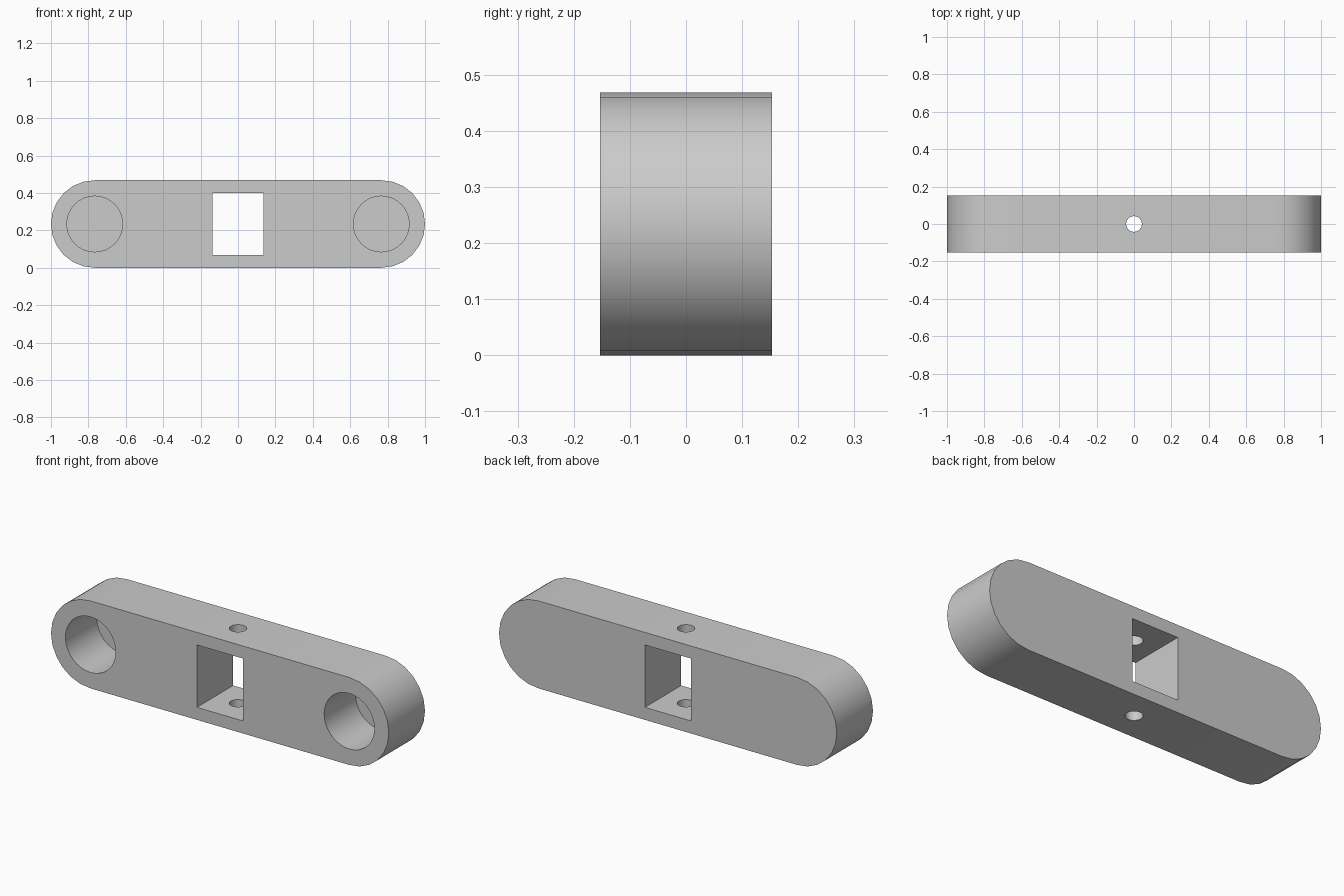
import bpy
import bmesh
from math import pi, sin, cos, radians

cube = bpy.data.objects.get("Cube")
if cube:
    bpy.data.objects.remove(cube, do_unlink=True)

RADIUS = 0.234         # rounded ends
END_X = 1 - RADIUS     # centre of each rounded end
HALF_DEPTH = 0.153
STEPS = 12             # segments per rounded end

grey = bpy.data.materials.new("plain grey")
grey.use_nodes = True
grey.diffuse_color = (0.6, 0.6, 0.6, 1)
grey.node_tree.nodes["Principled BSDF"].inputs["Base Color"].default_value = (0.6, 0.6, 0.6, 1)


# Rounded bar: stadium profile extruded front to back
def make_bar():
    bm = bmesh.new()
    profile = []
    for side in (1, -1):
        for i in range(STEPS + 1):
            a = -pi / 2 + pi * i / STEPS
            profile.append(bm.verts.new((side * (END_X + RADIUS * cos(a)), -HALF_DEPTH,
                                         RADIUS + side * RADIUS * sin(a))))
    face = bm.faces.new(profile)
    result = bmesh.ops.extrude_face_region(bm, geom=[face])
    moved = [v for v in result["geom"] if isinstance(v, bmesh.types.BMVert)]
    bmesh.ops.translate(bm, verts=moved, vec=(0, 2 * HALF_DEPTH, 0))
    bmesh.ops.recalc_face_normals(bm, faces=bm.faces)
    mesh = bpy.data.meshes.new("bar")
    bm.to_mesh(mesh)
    bm.free()
    mesh.materials.append(grey)
    obj = bpy.data.objects.new("bar", mesh)
    bpy.context.collection.objects.link(obj)
    return obj


def select_only(obj):
    bpy.ops.object.select_all(action="DESELECT")
    obj.select_set(True)
    bpy.context.view_layer.objects.active = obj


# Subtract the active cutter from the bar, then discard it
def cut(obj):
    cutter = bpy.context.object
    cutter.data.materials.append(grey)
    cutter.hide_render = True
    select_only(obj)
    mod = obj.modifiers.new("cut", "BOOLEAN")
    mod.operation = "DIFFERENCE"
    mod.solver = "EXACT"
    mod.object = cutter
    bpy.ops.object.modifier_apply(modifier=mod.name)
    bpy.data.objects.remove(cutter, do_unlink=True)


bar = make_bar()

# Blind round sockets in the front, one near each end
socket_floor = HALF_DEPTH - 0.04
socket_start = -0.25
for x in (-END_X, END_X):
    bpy.ops.mesh.primitive_cylinder_add(
        vertices=32, radius=0.149, depth=socket_floor - socket_start,
        location=(x, (socket_floor + socket_start) / 2, RADIUS), rotation=(pi / 2, 0, 0))
    cut(bar)

# Rectangular window right through the middle
bpy.ops.mesh.primitive_cube_add(size=1, location=(0, 0, RADIUS))
bpy.context.object.scale = (0.272, 1, 0.334)
cut(bar)

# Small vertical pin hole through top and bottom walls
bpy.ops.mesh.primitive_cylinder_add(vertices=32, radius=0.042, depth=1, location=(0, 0, RADIUS))
cut(bar)

select_only(bar)
bpy.ops.object.shade_smooth_by_angle(angle=radians(30))
